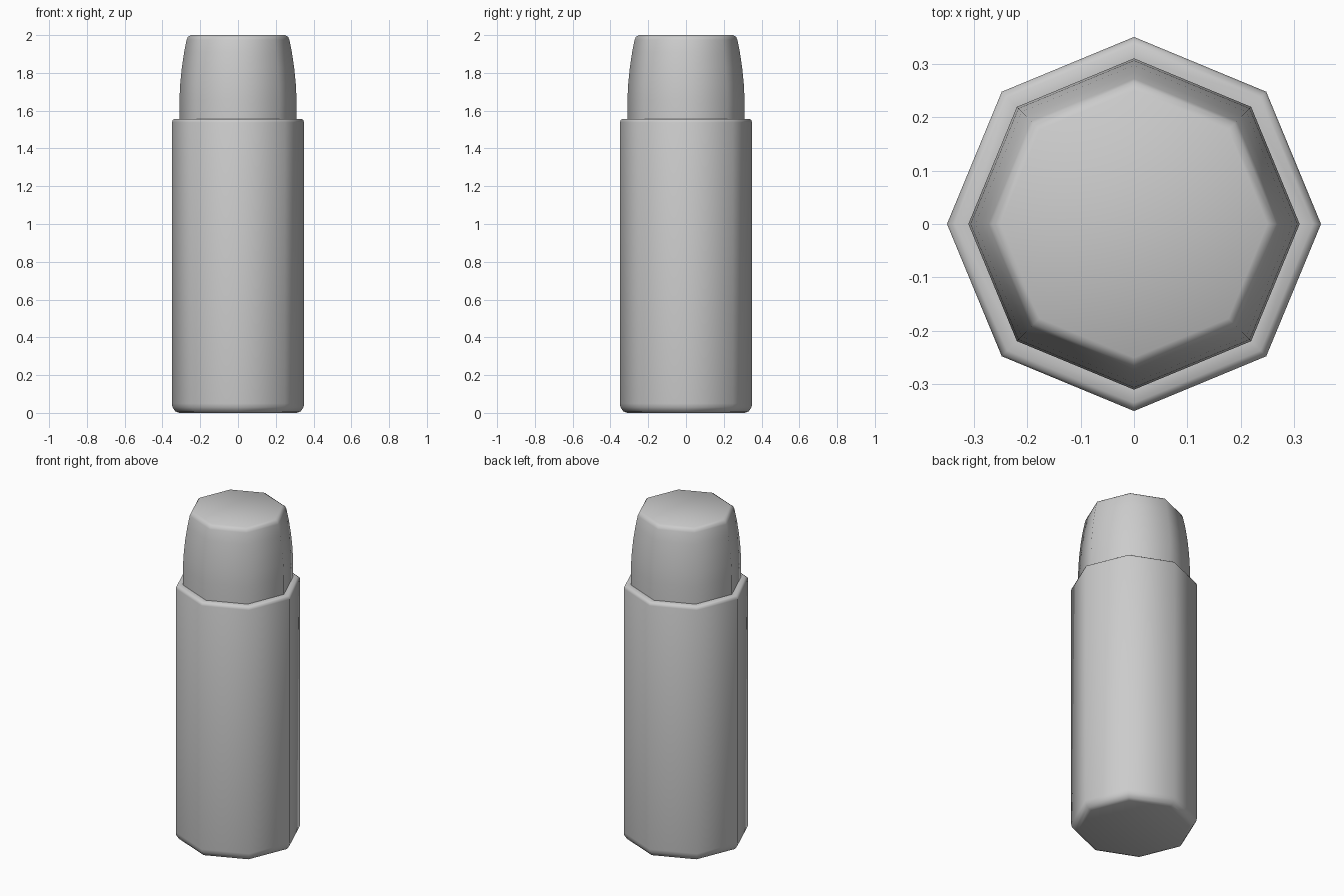
import bpy, bmesh, math

if "Cube" in bpy.data.objects:
    bpy.data.objects.remove(bpy.data.objects["Cube"])

SIDES = 8


def lathe(name, profile, cap_bottom=False, cap_top=False):
    """Eight-sided turned shape from (radius, height) points."""
    bm = bmesh.new()
    rings = []
    for r, z in profile:
        rings.append([bm.verts.new((r * math.cos(2 * math.pi * i / SIDES),
                                    r * math.sin(2 * math.pi * i / SIDES), z))
                      for i in range(SIDES)])
    for a, b in zip(rings, rings[1:]):
        for i in range(SIDES):
            j = (i + 1) % SIDES
            bm.faces.new((a[i], a[j], b[j], b[i]))
    if cap_bottom:
        bm.faces.new(rings[0][::-1])
    if cap_top:
        bm.faces.new(rings[-1])
    mesh = bpy.data.meshes.new(name)
    bm.to_mesh(mesh)
    bm.free()
    obj = bpy.data.objects.new(name, mesh)
    bpy.context.collection.objects.link(obj)
    bpy.ops.object.select_all(action='DESELECT')
    obj.select_set(True)
    bpy.context.view_layer.objects.active = obj
    bpy.ops.object.shade_smooth_by_angle(angle=math.radians(50))
    return obj


# Straight body: bevelled base, rounded shoulder and narrow top ledge
lathe("body", [(0.31, 0.0), (0.332, 0.008), (0.347, 0.03), (0.35, 0.05),
               (0.35, 1.538), (0.346, 1.55), (0.335, 1.557), (0.31, 1.557)],
      cap_bottom=True)

# Tapering cap with a softened flat top
lathe("cap", [(0.31, 1.557), (0.31, 1.66), (0.306, 1.74), (0.297, 1.83),
              (0.285, 1.91), (0.272, 1.975), (0.266, 1.99), (0.25, 2.0)],
      cap_top=True)
